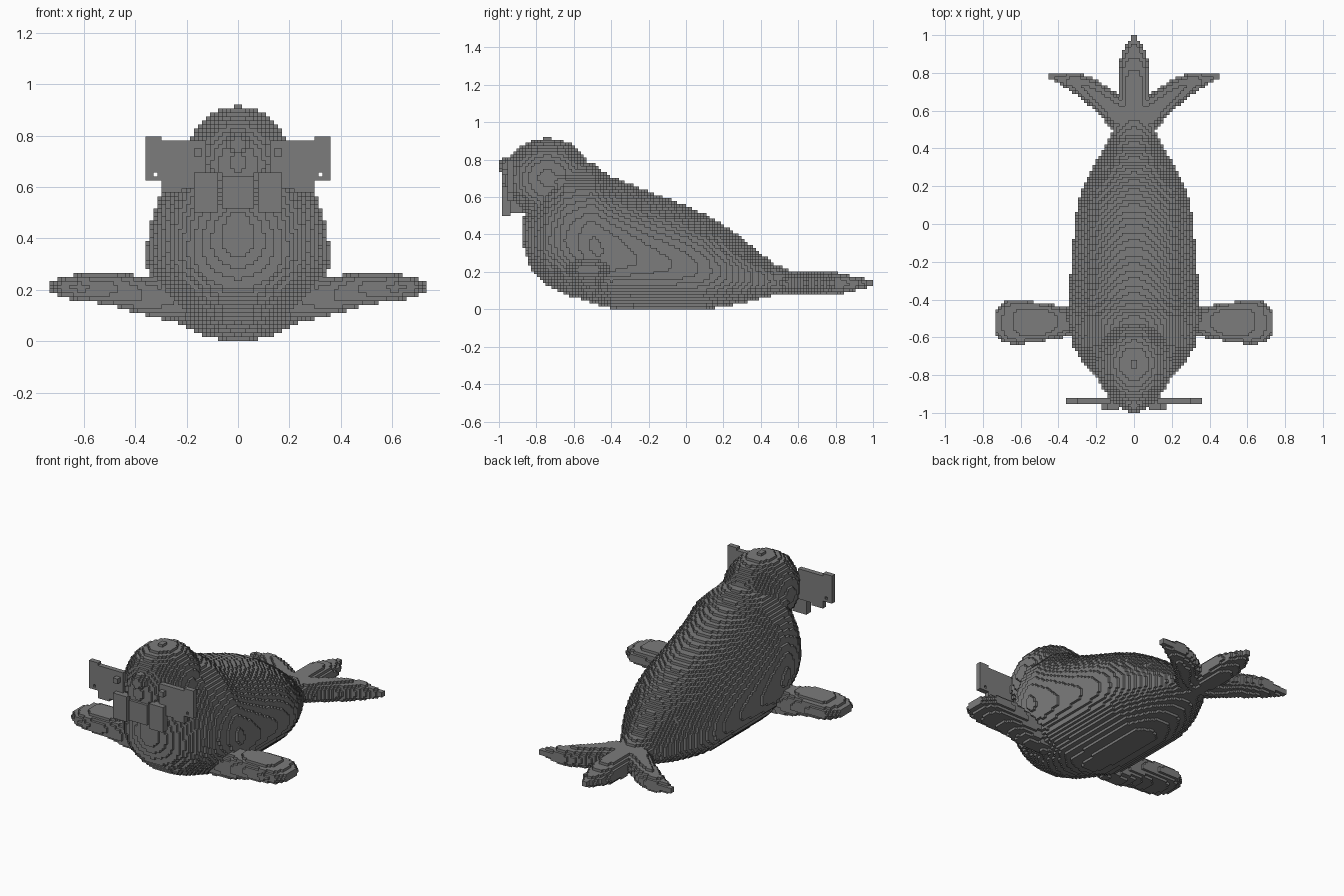
import bpy
import math

CELL = 1 / 64

cube = bpy.data.objects.get("Cube")
if cube:
    bpy.data.objects.remove(cube)

grey = bpy.data.materials.new("seal grey")
grey.use_nodes = True
grey.diffuse_color = (0.2, 0.2, 0.2, 1)
grey.node_tree.nodes["Principled BSDF"].inputs["Base Color"].default_value = grey.diffuse_color


def lerp_rows(rows, t):
    """Interpolate rows of (position, values...) at t."""
    for a, b in zip(rows, rows[1:]):
        if a[0] <= t <= b[0]:
            f = (t - a[0]) / (b[0] - a[0])
            return [p + (q - p) * f for p, q in zip(a[1:], b[1:])]
    return None


def block_part(name, low, high, inside):
    """Fill the box low..high with cells wherever inside(x, y, z), keep the outer skin."""
    spans = [range(math.floor(a / CELL + 0.01), math.ceil(b / CELL - 0.01)) for a, b in zip(low, high)]
    cells = {(i, j, k) for i in spans[0] for j in spans[1] for k in spans[2]
             if inside((i + 0.5) * CELL, (j + 0.5) * CELL, (k + 0.5) * CELL)}
    index, faces = {}, []
    for cell in cells:
        for axis in range(3):
            u, v = (axis + 1) % 3, (axis + 2) % 3
            for side in (0, 1):
                beside = list(cell)
                beside[axis] += 2 * side - 1
                if tuple(beside) in cells:
                    continue
                face = []
                for du, dv in ((0, 0), (1, 0), (1, 1), (0, 1)):
                    corner = list(cell)
                    corner[axis] += side
                    corner[u] += du
                    corner[v] += dv
                    face.append(index.setdefault(tuple(corner), len(index)))
                faces.append(face if side else face[::-1])
    mesh = bpy.data.meshes.new(name)
    mesh.from_pydata([[c * CELL for c in corner] for corner in index], [], faces)
    mesh.materials.append(grey)
    obj = bpy.data.objects.new(name, mesh)
    bpy.context.collection.objects.link(obj)


def ellipsoid(name, centre, radii):
    def inside(*p):
        return sum(((a - c) / r) ** 2 for a, c, r in zip(p, centre, radii)) <= 1
    block_part(name, [c - r for c, r in zip(centre, radii)],
               [c + r for c, r in zip(centre, radii)], inside)


def slab(name, low, high):
    block_part(name, low, high, lambda x, y, z: True)


# Body: rows of y, bottom, top, half width
BODY = [(-0.87, 0.33, 0.5, 0.06), (-0.82, 0.2, 0.58, 0.18), (-0.75, 0.13, 0.72, 0.26),
        (-0.65, 0.08, 0.8, 0.32), (-0.5, 0.035, 0.78, 0.355), (-0.4, 0.005, 0.71, 0.35),
        (-0.2, 0, 0.63, 0.33), (0, 0, 0.555, 0.315), (0.1, 0, 0.51, 0.3),
        (0.2, 0.015, 0.45, 0.27), (0.3, 0.03, 0.38, 0.22), (0.4, 0.055, 0.3, 0.16),
        (0.47, 0.075, 0.245, 0.12), (0.56, 0.09, 0.205, 0.1)]


def in_body(x, y, z):
    row = lerp_rows(BODY, y)
    if row is None:
        return False
    bottom, top, width = row
    middle = bottom + 0.4 * (top - bottom)
    height = top - middle if z > middle else middle - bottom
    return (x / width) ** 2 + ((z - middle) / height) ** 2 <= 1


block_part("body", (-0.36, -0.88, 0), (0.36, 0.56, 0.82), in_body)

# Head and face
ellipsoid("head", (0, -0.74, 0.7), (0.2, 0.235, 0.215))
ellipsoid("muzzle", (0, -0.89, 0.69), (0.13, 0.09, 0.11))
ellipsoid("nose", (0, -0.96, 0.765), (0.05, 0.04, 0.045))
slab("chin", (-0.06, -0.97, 0.53), (0.06, -0.88, 0.63))

# Middle tail fin: rows of y, bottom, top, half width
TAIL = [(0.45, 0.08, 0.21, 0.06), (0.6, 0.08, 0.21, 0.075), (0.7, 0.07, 0.21, 0.085),
        (0.8, 0.075, 0.2, 0.085), (0.9, 0.1, 0.175, 0.065), (1.0, 0.125, 0.155, 0.012)]


def in_tail(x, y, z):
    row = lerp_rows(TAIL, y)
    if row is None:
        return False
    bottom, top, width = row
    middle = (bottom + top) / 2
    return (x / width) ** 2 + ((z - middle) / (top - middle)) ** 2 <= 1


block_part("tail_fin_middle", (-0.1, 0.45, 0.06), (0.1, 1, 0.22), in_tail)

# Front flipper: rows of x, middle z, half thickness, middle y, half width
FLIPPER = [(0.2, 0.16, 0.08, -0.52, 0.06), (0.36, 0.175, 0.075, -0.52, 0.08),
           (0.48, 0.205, 0.067, -0.52, 0.1), (0.62, 0.21, 0.052, -0.52, 0.118),
           (0.68, 0.21, 0.04, -0.52, 0.11), (0.73, 0.21, 0.02, -0.525, 0.07)]
# Side tail fin: rows of x, middle y, half length, middle z, half thickness
SIDE_FIN = [(0, 0.54, 0.08, 0.145, 0.06), (0.1, 0.59, 0.105, 0.145, 0.06),
            (0.2, 0.68, 0.085, 0.14, 0.06), (0.3, 0.74, 0.06, 0.14, 0.055),
            (0.4, 0.77, 0.025, 0.14, 0.03), (0.455, 0.78, 0.012, 0.14, 0.015)]

for side, sign in (("left", 1), ("right", -1)):
    def across(a, b):
        """Order the two x limits for this side."""
        return sorted((sign * a, sign * b))

    def in_flipper(x, y, z):
        row = lerp_rows(FLIPPER, abs(x))
        if row is None:
            return False
        mid_z, thick, mid_y, width = row
        return abs((y - mid_y) / width) ** 3 + abs((z - mid_z) / thick) ** 2 <= 1

    def in_side_fin(x, y, z):
        row = lerp_rows(SIDE_FIN, abs(x))
        if row is None:
            return False
        mid_y, length, mid_z, thick = row
        return ((y - mid_y) / length) ** 2 + ((z - mid_z) / thick) ** 2 <= 1

    def in_whiskers(x, y, z):
        """Thin plate with a raised outer corner, a stepped lower edge and a small hole."""
        x = abs(x)
        top = 0.8 if x > 0.3 else 0.785
        bottom = 0.63 if x > 0.295 else 0.58 if x > 0.22 else 0.6
        hole = 0.313 < x < 0.328 and 0.642 < z < 0.658
        return bottom < z < top and not hole

    a, b = across(0.2, 0.73)
    block_part(side + "_front_flipper", (a, -0.65, 0.08), (b, -0.4, 0.28), in_flipper)
    a, b = across(0, 0.455)
    block_part(side + "_tail_fin", (a, 0.45, 0.07), (b, 0.8, 0.21), in_side_fin)
    a, b = across(0.14, 0.344)
    block_part(side + "_whisker_plate", (a, -0.938, 0.56), (b, -0.922, 0.8), in_whiskers)
    a, b = across(0.125, 0.28)
    slab(side + "_whisker_backing", (a, -0.953, 0.62), (b, -0.938, 0.77))
    a, b = across(0.09, 0.172)
    slab(side + "_whisker_drop", (a, -0.969, 0.515), (b, -0.938, 0.65))
    a, b = across(0.156, 0.172)
    slab(side + "_eye", (a, -0.969, 0.72), (b, -0.938, 0.75))
    ellipsoid(side + "_ear", (sign * 0.19, -0.67, 0.68), (0.03, 0.04, 0.04))
